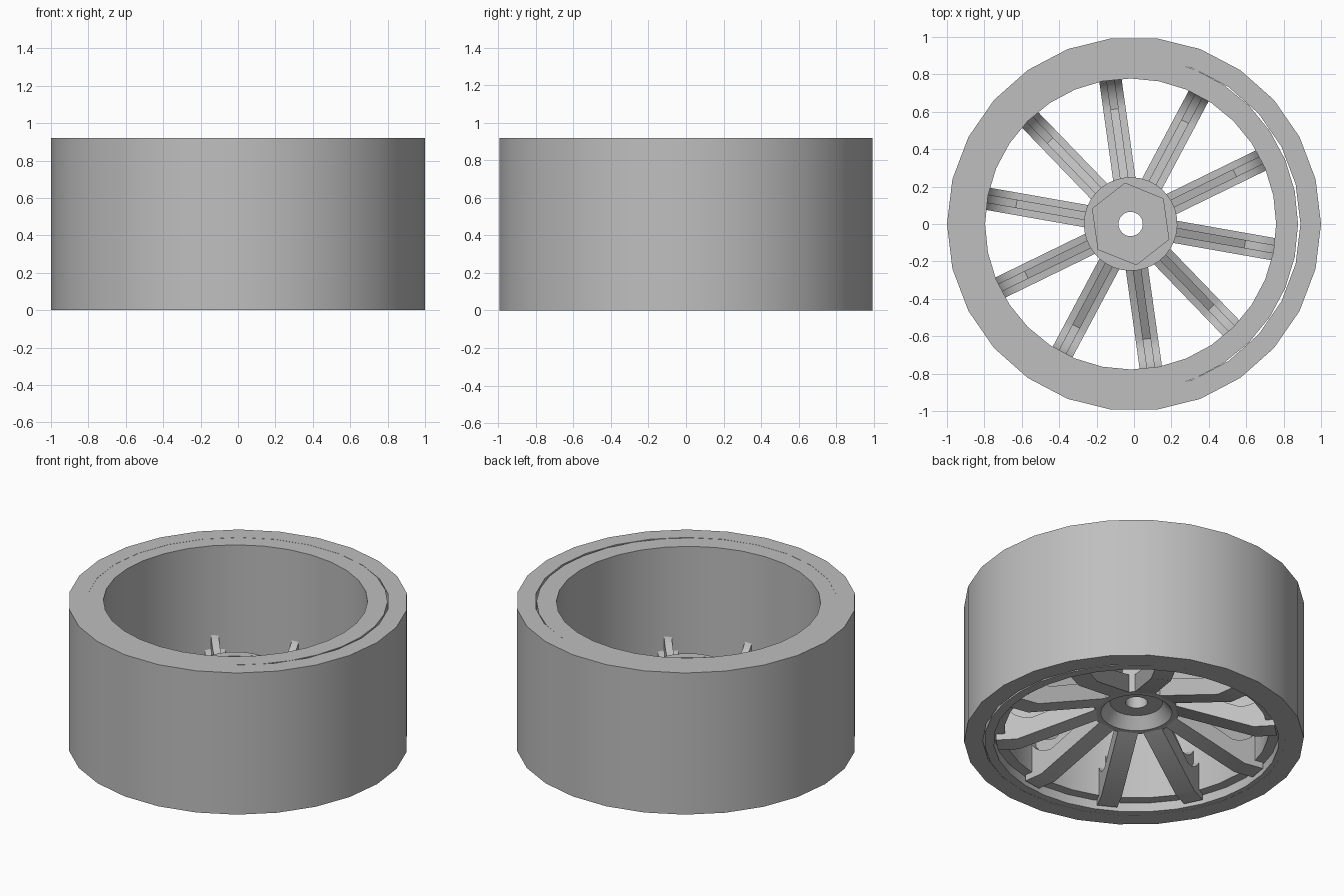
import bpy, bmesh, math

cube = bpy.data.objects.get("Cube")
if cube:
    bpy.data.objects.remove(cube, do_unlink=True)

grey = bpy.data.materials.new("plain grey")
grey.use_nodes = True
grey.diffuse_color = (0.52, 0.52, 0.52, 1)
grey.node_tree.nodes["Principled BSDF"].inputs["Base Color"].default_value = (0.52, 0.52, 0.52, 1)

OFFSET = -0.018             # the rim sits slightly off the tyre's centre
TURN = math.radians(98)     # direction of the first spoke


def finish(bm, name, x=0.0, smooth=True):
    bmesh.ops.recalc_face_normals(bm, faces=bm.faces)
    mesh = bpy.data.meshes.new(name)
    bm.to_mesh(mesh)
    bm.free()
    mesh.materials.append(grey)
    obj = bpy.data.objects.new(name, mesh)
    bpy.context.collection.objects.link(obj)
    obj.location.x = x
    if smooth:
        bpy.ops.object.select_all(action='DESELECT')
        obj.select_set(True)
        bpy.context.view_layer.objects.active = obj
        bpy.ops.object.shade_smooth_by_angle(angle=math.radians(30))
    return obj


def hex_radius(radius, angle):
    """Distance to a hexagon's edge, with a corner at angle zero."""
    local = angle % (math.pi / 3) - math.pi / 6
    return radius * math.cos(math.pi / 6) / math.cos(local)


def lathe(name, profile, sides, x=0.0, turn=0.0, hex_points=()):
    """Closed profile of (radius, height) swept around z."""
    bm = bmesh.new()
    rings = []
    for i in range(sides):
        a = math.tau * i / sides
        ring = []
        for k, (r, z) in enumerate(profile):
            d = hex_radius(r, a) if k in hex_points else r
            ring.append(bm.verts.new((d * math.cos(a + turn), d * math.sin(a + turn), z)))
        rings.append(ring)
    n = len(profile)
    for i in range(sides):
        a, b = rings[i], rings[(i + 1) % sides]
        for k in range(n):
            m = (k + 1) % n
            bm.faces.new((a[k], b[k], b[m], a[m]))
    return finish(bm, name, x)


def radial_plate(name, profile, width, angle):
    """Side profile of (radius, height) given a width and turned about the hub."""
    bm = bmesh.new()
    c, s = math.cos(angle), math.sin(angle)
    sides = []
    for w in (-width / 2, width / 2):
        sides.append([bm.verts.new((r * c - w * s, r * s + w * c, z)) for r, z in profile])
    bm.faces.new(sides[0])
    bm.faces.new(sides[1])
    n = len(profile)
    for k in range(n):
        m = (k + 1) % n
        bm.faces.new((sides[0][k], sides[0][m], sides[1][m], sides[1][k]))
    return finish(bm, name, OFFSET)


def fillet(r0, z0, r1, z1, steps=6):
    """Quarter curve rising from the spoke to the rim wall."""
    arc = []
    for i in range(steps + 1):
        t = math.pi / 2 * i / steps
        arc.append((r0 + (r1 - r0) * math.sin(t), z0 + (z1 - z0) * (1 - math.cos(t))))
    return arc


# Tyre and rim drum, with a stepped lower lip
lathe("tyre", [(1, 0), (1, 0.92), (0.89, 0.92), (0.89, 0)], 26)
lathe("rim", [(0.895, 0.001), (0.895, 0.919), (0.778, 0.919), (0.778, 0.06),
              (0.84, 0.06), (0.84, 0.001)], 32, OFFSET)

# Hub with hexagonal pocket, bore and countersink below
lathe("hub", [(0.25, 0.19), (0.25, 0.47), (0.22, 0.47), (0.22, 0.36), (0.065, 0.36),
              (0.065, 0.26), (0.155, 0.26), (0.21, 0.19)],
      36, OFFSET, TURN, hex_points=(2, 3))

# Spokes: broad sloping flange with a taller central rib
underside = [(0.235, 0.19), (0.7, 0.02), (0.825, 0.02), (0.825, 0.07), (0.8, 0.07)]
flange = underside + fillet(0.62, 0.16, 0.8, 0.34)[::-1] + [(0.235, 0.31)]
rib_base = [(0.235, 0.25), (0.68, 0.1), (0.8, 0.1)]
rib = rib_base + fillet(0.62, 0.25, 0.8, 0.42)[::-1] + [(0.235, 0.46)]
for i in range(10):
    angle = TURN + math.tau * i / 10
    radial_plate(f"spoke_{i + 1}", flange, 0.12, angle)
    radial_plate(f"spoke_rib_{i + 1}", rib, 0.045, angle)
